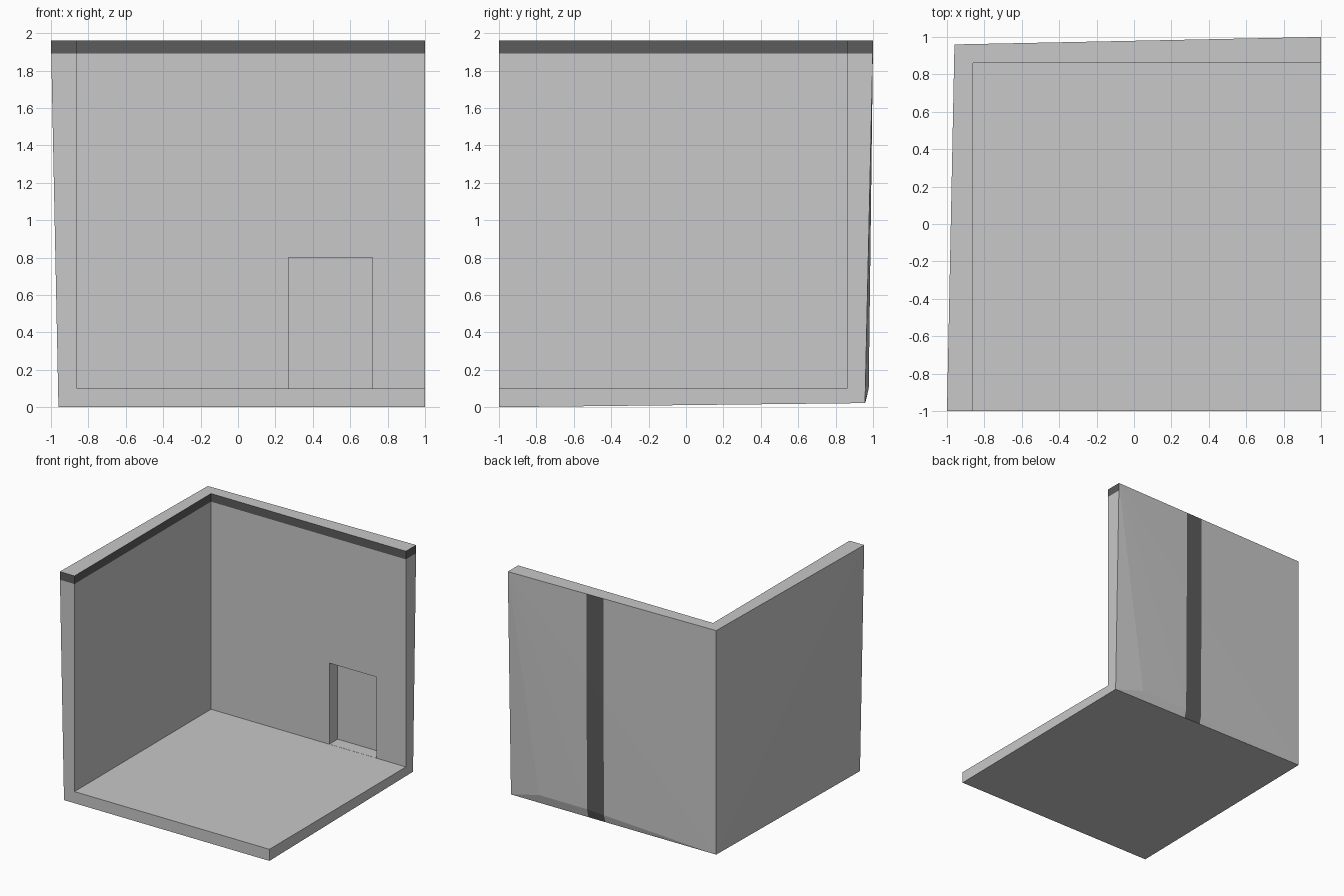
import bpy, bmesh
from mathutils import Vector

if "Cube" in bpy.data.objects:
    bpy.data.objects.remove(bpy.data.objects["Cube"])


def material(name, v):
    m = bpy.data.materials.new(name)
    m.diffuse_color = (v, v, v, 1)
    m.use_nodes = True
    m.node_tree.nodes["Principled BSDF"].inputs["Base Color"].default_value = m.diffuse_color
    return m


def hull(name, points):
    bm = bmesh.new()
    for p in points:
        bm.verts.new(p)
    bmesh.ops.convex_hull(bm, input=bm.verts[:])
    bmesh.ops.dissolve_limit(bm, angle_limit=0.0005, verts=bm.verts[:], edges=bm.edges[:])
    bmesh.ops.recalc_face_normals(bm, faces=bm.faces[:])
    me = bpy.data.meshes.new(name)
    bm.to_mesh(me)
    bm.free()
    ob = bpy.data.objects.new(name, me)
    bpy.context.collection.objects.link(ob)
    return ob


def box(name, lo, hi):
    return hull(name, [(x, y, z) for x in (lo[0], hi[0])
                       for y in (lo[1], hi[1]) for z in (lo[2], hi[2])])


def cut(ob, cutter):
    mod = ob.modifiers.new("cut", 'BOOLEAN')
    mod.operation = 'DIFFERENCE'
    mod.solver = 'EXACT'
    mod.object = cutter
    bpy.context.view_layer.objects.active = ob
    bpy.ops.object.modifier_apply(modifier=mod.name)
    bpy.data.objects.remove(cutter)


# Slightly skewed outer block, bulging behind the doorway
room = hull("room_corner", [
    (-0.96, -1, 0), (1, -1, 0), (-0.96, 0.96, 0.028), (1, 0.957, 0.022),
    (-1, -1, 1.96), (1, -1, 1.96), (-0.96, 0.96, 1.96), (1, 1, 1.96),
] + [(x, 0.977, z) for x in (0.27, 0.72) for z in (0.1, 0.8)])

# Hollow out the room and the doorway recess
cut(room, box("room_cutter", (-0.86, -2, 0.1), (2, 0.86, 3)))
cut(room, box("door_cutter", (0.27, 0.8, 0.101), (0.72, 0.973, 0.8)))

room.data.materials.clear()
room.data.materials.append(material("pale_grey", 0.58))
room.data.materials.append(material("dark_grey", 0.107))

bm = bmesh.new()
bm.from_mesh(room.data)


def slice_faces(co, no, test):
    bm.normal_update()
    faces = [f for f in bm.faces if test(f)]
    geom = set(faces)
    for f in faces:
        geom.update(f.edges)
        geom.update(f.verts)
    bmesh.ops.bisect_plane(bm, geom=list(geom), plane_co=co, plane_no=no, dist=1e-5)


# Cornice band on inner faces and wall ends; stripe on the back of the wall
inner = lambda f: f.normal.x > 0.5 or f.normal.y < -0.5
back = lambda f: f.normal.y > 0.5
slice_faces(Vector((0, 0, 1.89)), Vector((0, 0, 1)), inner)
for x in (0.1, 0.26):
    slice_faces(Vector((x, 0, 0)), Vector((1, 0, 0)), back)
bm.normal_update()
for f in bm.faces:
    c = f.calc_center_median()
    band = inner(f) and c.z > 1.89
    stripe = back(f) and 0.1 < c.x < 0.26
    f.material_index = 1 if band or stripe else 0
    f.smooth = False
bm.to_mesh(room.data)
bm.free()
